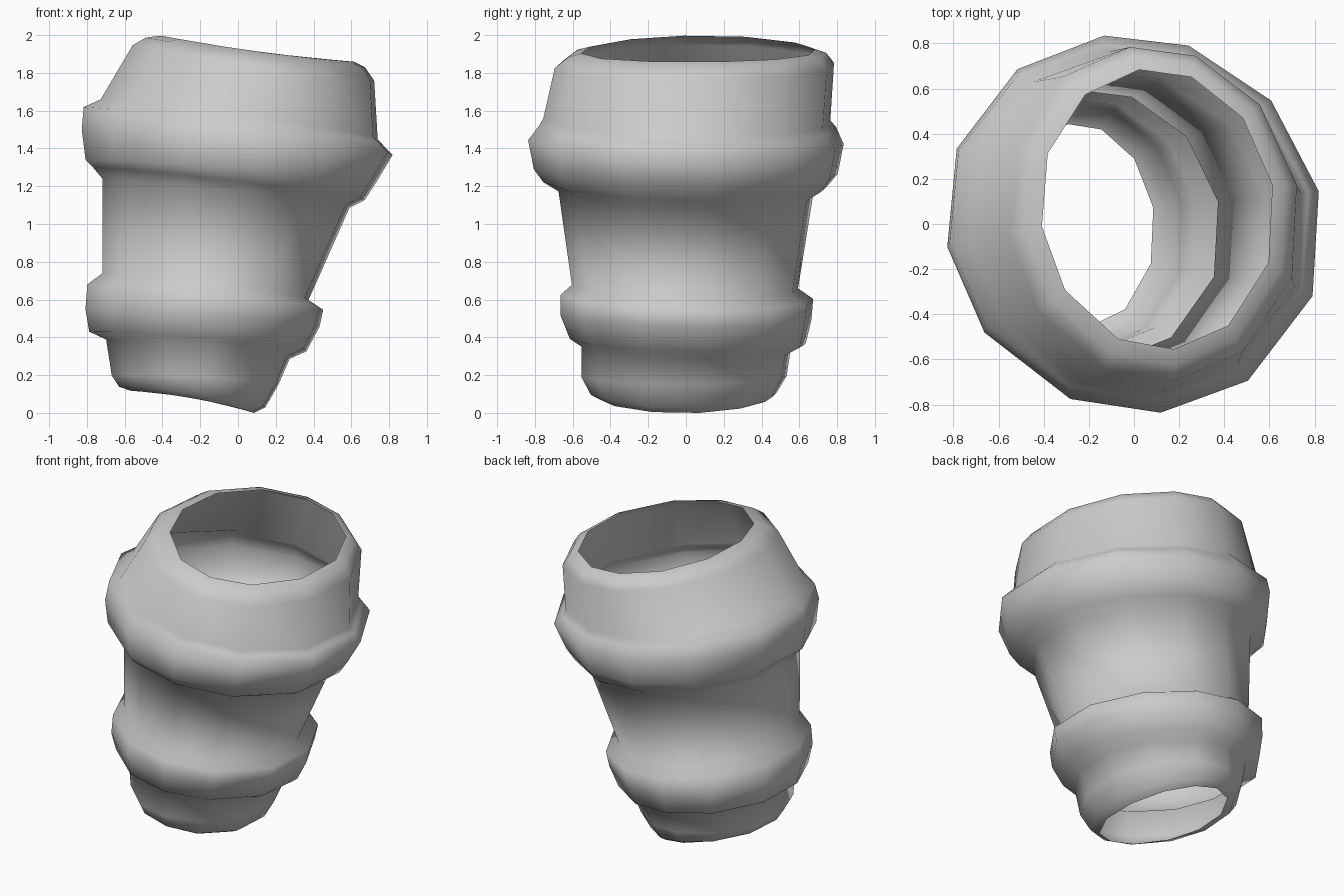
import bpy, bmesh, math

# Slightly uneven twelve-sided outline, in degrees
ANGLES = [10, 42, 73, 99, 127, 157, 187, 216, 250, 278, 306, 338]

# Tilted rings, top to bottom: left x, left z, right x, right z, front y, back y
RINGS = [
    (-0.41, 2.00, 0.62, 1.86, -0.55, 0.68),   # mouth rim
    (-0.49, 1.99, 0.68, 1.83, -0.62, 0.74),
    (-0.56, 1.95, 0.73, 1.76, -0.69, 0.78),
    (-0.73, 1.66, 0.75, 1.45, -0.75, 0.76),   # upper band
    (-0.82, 1.62, 0.78, 1.42, -0.77, 0.79),
    (-0.83, 1.50, 0.83, 1.37, -0.83, 0.83),
    (-0.81, 1.34, 0.74, 1.22, -0.80, 0.80),
    (-0.77, 1.30, 0.68, 1.13, -0.75, 0.75),
    (-0.72, 1.24, 0.60, 1.09, -0.67, 0.67),   # waist
    (-0.72, 0.74, 0.38, 0.60, -0.60, 0.59),
    (-0.80, 0.68, 0.46, 0.55, -0.66, 0.67),   # lower band
    (-0.81, 0.55, 0.44, 0.46, -0.66, 0.66),
    (-0.79, 0.43, 0.37, 0.33, -0.61, 0.63),
    (-0.70, 0.39, 0.28, 0.29, -0.55, 0.55),   # foot
    (-0.67, 0.20, 0.22, 0.15, -0.55, 0.53),
    (-0.63, 0.14, 0.15, 0.03, -0.50, 0.48),
    (-0.57, 0.12, 0.09, 0.00, -0.45, 0.44),   # bottom opening
]


def add_ring(bm, tilt, bow, xl, zl, xr, zr, yf, yb):
    verts = []
    for deg in ANGLES:
        a = math.radians(deg)
        r = 1.0 - 0.025 * math.sin(2 * a)     # slightly squeezed on one diagonal
        c, s = r * math.cos(a), r * math.sin(a)
        x = (xl + xr) / 2 + c * 1.01 * (xr - xl) / 2
        y = (yf + yb) / 2 + s * 1.01 * (yb - yf) / 2
        z = (zl + zr) / 2 + c * (zr - zl) / 2 - s * tilt + s * s * bow
        verts.append(bm.verts.new((x, y, z)))
    return verts


# Open, leaning pot wall bridged ring by ring; the ends bow and the bands lean
bm = bmesh.new()
loops = []
for k, r in enumerate(RINGS):
    tilt, bow = (0.0, -0.015) if k < 3 else (0.02, 0.0) if k < 14 else (0.0, 0.02)
    loops.append(add_ring(bm, tilt, bow, *r))
for top, low in zip(loops, loops[1:]):
    for i in range(len(top)):
        j = (i + 1) % len(top)
        bm.faces.new((top[i], low[i], low[j], top[j]))

# Stand on the ground
lowest = min(v.co.z for v in bm.verts)
for v in bm.verts:
    v.co.z -= lowest

mesh = bpy.data.meshes.new("banded_open_pot")
bm.to_mesh(mesh)
bm.free()
mesh.shade_smooth()
pot = bpy.data.objects.new("banded_open_pot", mesh)
bpy.context.collection.objects.link(pot)
